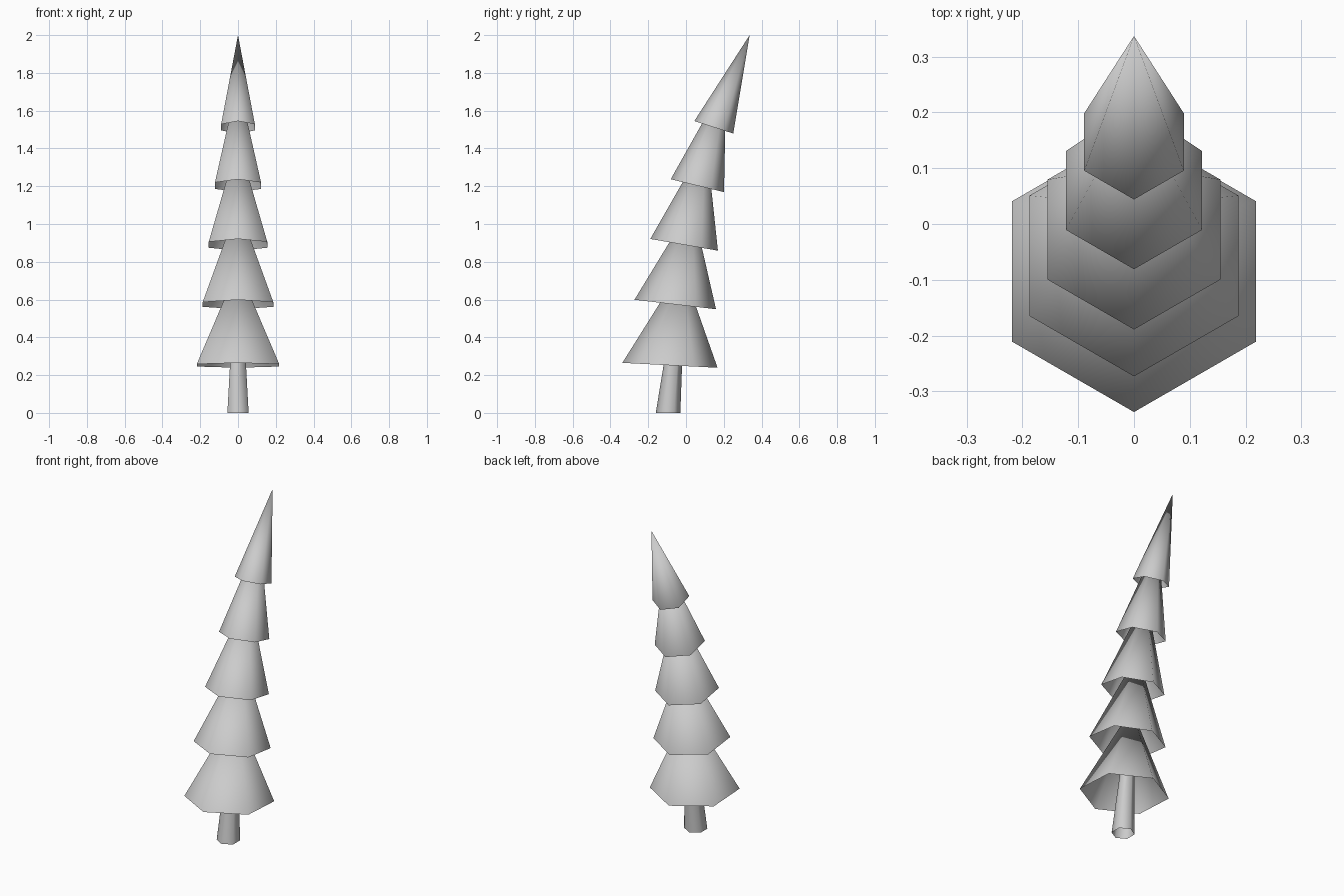
import bpy, bmesh, math

if "Cube" in bpy.data.objects:
    bpy.data.objects.remove(bpy.data.objects["Cube"])

grey = bpy.data.materials.new("plain grey")
grey.diffuse_color = (0.6, 0.6, 0.6, 1)
grey.use_nodes = True
grey.node_tree.nodes["Principled BSDF"].inputs["Base Color"].default_value = grey.diffuse_color


def hex_ring(bm, radius, y, z, drop=0.0):
    """Hexagon with corners at front and back; drop tilts the back downward."""
    ring = []
    for i in range(6):
        a = math.radians(90 + 60 * i)
        s = math.sin(a)
        ring.append(bm.verts.new((radius * math.cos(a), y + radius * s, z - drop * s)))
    return ring


def finish(bm, name):
    bmesh.ops.recalc_face_normals(bm, faces=bm.faces)
    for f in bm.faces:
        f.smooth = True
    mesh = bpy.data.meshes.new(name)
    bm.to_mesh(mesh)
    bm.free()
    mesh.materials.append(grey)
    bpy.context.collection.objects.link(bpy.data.objects.new(name, mesh))


# Trunk: open tapered hexagonal tube leaning back
bm = bmesh.new()
low = hex_ring(bm, 0.065, -0.095, 0.0)
top = hex_ring(bm, 0.03, -0.04, 0.55)
for i in range(6):
    j = (i + 1) % 6
    bm.faces.new((low[i], low[j], top[j], top[i]))
finish(bm, "trunk")

# Foliage tiers: open-bottomed hexagonal cones, tilting more with height
# radius, base centre y, base centre z, half tilt drop, tip y, tip z
tiers = [
    (0.252, -0.085, 0.252, 0.013, -0.020, 0.77),
    (0.216, -0.057, 0.574, 0.025, 0.032, 1.10),
    (0.179, -0.010, 0.890, 0.031, 0.107, 1.44),
    (0.141, 0.060, 1.203, 0.034, 0.213, 1.76),
    (0.103, 0.147, 1.512, 0.033, 0.337, 2.00),
]
for n, (r, y, z, drop, tip_y, tip_z) in enumerate(tiers, 1):
    bm = bmesh.new()
    ring = hex_ring(bm, r, y, z, drop)
    tip = bm.verts.new((0, tip_y, tip_z))
    for i in range(6):
        bm.faces.new((ring[i], ring[(i + 1) % 6], tip))
    finish(bm, f"foliage_tier_{n}")
